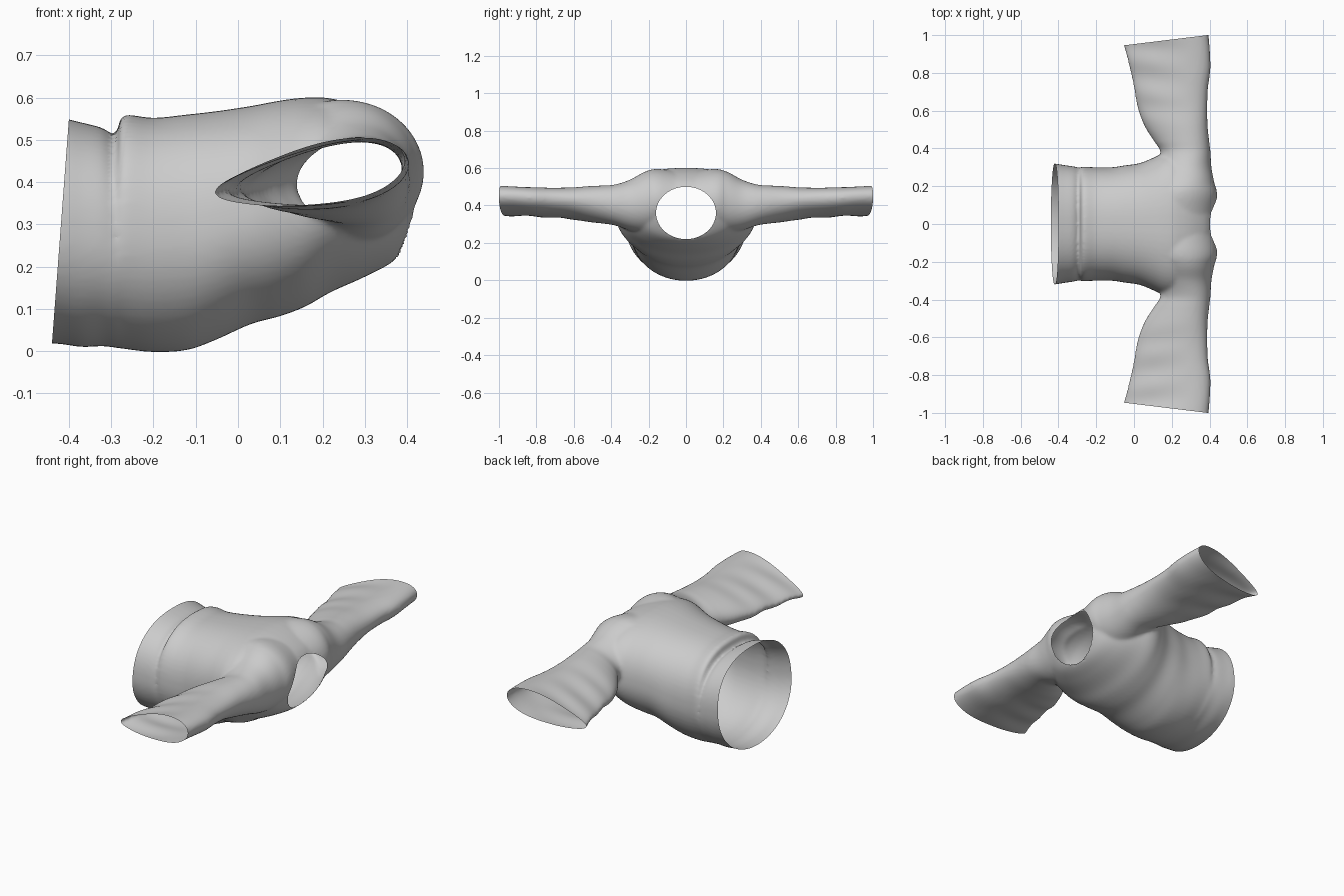
import bpy, bmesh, math
from mathutils import Vector

if "Cube" in bpy.data.objects:
    bpy.data.objects.remove(bpy.data.objects["Cube"])

N = 64


def spline(keys, steps=8):
    """Catmull-Rom interpolation through station tuples."""
    out = []
    for i in range(len(keys) - 1):
        a, b = keys[max(i - 1, 0)], keys[i]
        c, d = keys[i + 1], keys[min(i + 2, len(keys) - 1)]
        for s in range(steps):
            t = s / steps
            out.append([0.5 * (2 * q + (r - p) * t + (2 * p - 5 * q + 4 * r - w) * t * t
                               + (3 * q - p - 3 * r + w) * t ** 3)
                        for p, q, r, w in zip(a, b, c, d)])
    out.append(list(keys[-1]))
    return out


def loft(bm, stations, section):
    """Closed tube through the sections of all stations."""
    rings = [[bm.verts.new(section(s, 2 * math.pi * k / N)) for k in range(N)] for s in stations]
    for a, b in zip(rings, rings[1:]):
        for k in range(N):
            bm.faces.new((a[k], a[(k + 1) % N], b[(k + 1) % N], b[k]))
    bm.faces.new(rings[0][::-1])
    bm.faces.new(rings[-1])


def power(v, e):
    return math.copysign(abs(v) ** e, v)


def torso_section(s, t):
    x, top, bot, w = s
    c, n = math.cos(t), math.sin(t)
    e = 0.84 if n > 0 else 0.97
    return (x, w * power(c, e), (top + bot) / 2 + (top - bot) / 2 * power(n, e))


def arm_section(s, t):
    y, x0, x1, zm, rz, tilt, skew = s
    c, n = math.cos(t), math.sin(t)
    return ((x0 + x1) / 2 + (x1 - x0) / 2 * c, y, zm + tilt * c + rz * n * (1 + skew * c))


# Torso stations: x, top z, bottom z, half width (with the fold near the hem)
torso = [(-.50, .558, .022, .325), (-.42, .552, .017, .32), (-.37, .541, .010, .312),
         (-.32, .528, .012, .305), (-.288, .510, .008, .298), (-.272, .557, .006, .303),
         (-.20, .552, -.002, .30), (-.12, .560, .003, .30), (-.05, .568, .028, .31),
         (.03, .58, .064, .322), (.10, .593, .083, .35), (.16, .60, .106, .375),
         (.22, .598, .140, .375), (.30, .575, .176, .335), (.37, .535, .215, .26),
         (.41, .49, .27, .19), (.425, .46, .31, .15)]

# Arm stations: y, back x, front x, mid z, half height, tilt, skew
arm = [(0, .02, .42, .42, .160, 0, 0), (.15, .05, .44, .425, .170, 0, 0),
       (.22, .09, .425, .415, .165, 0, .05), (.30, .12, .41, .402, .135, 0, .1),
       (.38, .14, .405, .402, .108, .005, .15), (.44, .105, .398, .403, .100, .012, .18),
       (.52, .055, .39, .404, .092, .02, .2), (.62, .018, .388, .407, .079, .025, .22),
       (.72, .00, .392, .409, .073, .028, .27), (.82, -.022, .405, .412, .070, .03, .32),
       (.92, -.048, .402, .414, .068, .035, .36), (1.0, -.075, .395, .416, .070, .035, .38),
       (1.06, -.085, .395, .416, .070, .035, .38)]
arms = [(-s[0],) + s[1:] for s in arm[:0:-1]] + arm

# Overlapping solids fused into one smooth skin
bm = bmesh.new()
loft(bm, spline(torso), torso_section)
loft(bm, spline(arms), arm_section)
bmesh.ops.recalc_face_normals(bm, faces=bm.faces[:])
mesh = bpy.data.meshes.new("shirt")
bm.to_mesh(mesh)
bm.free()
shirt = bpy.data.objects.new("shirt", mesh)
bpy.context.collection.objects.link(shirt)
rm = shirt.modifiers.new("fuse", 'REMESH')
rm.mode = 'VOXEL'
rm.voxel_size = 0.009
sm = shirt.modifiers.new("soften", 'SMOOTH')
sm.factor = 0.5
sm.iterations = 7
dg = bpy.context.evaluated_depsgraph_get()
fused = bpy.data.meshes.new_from_object(shirt.evaluated_get(dg))
shirt.modifiers.clear()
shirt.data = fused

bm = bmesh.new()
bm.from_mesh(fused)


def trim(point, normal):
    bmesh.ops.bisect_plane(bm, geom=bm.verts[:] + bm.edges[:] + bm.faces[:],
                           plane_co=Vector(point), plane_no=Vector(normal), clear_outer=True)


# Open hem and cuffs
trim((-.44, 0, .02), (-.53, 0, .04))
for side in (-1, 1):
    trim((.39, side, .4), (-.055, side * .45, 0))

# Neck opening, with its rim snapped to an ellipse
RY, RZ, ZC = .16, .14, .36
hole = [f for f in bm.faces if f.calc_center_median().x > .3
        and (f.calc_center_median().y / RY) ** 2 + ((f.calc_center_median().z - ZC) / RZ) ** 2 < 1]
bmesh.ops.delete(bm, geom=hole, context='FACES')
for v in bm.verts:
    if v.is_boundary and v.co.x > .28 and abs(v.co.y) < .3:
        r = math.hypot(v.co.y / RY, (v.co.z - ZC) / RZ)
        v.co.y /= r
        v.co.z = ZC + (v.co.z - ZC) / r

# Soft cloth wrinkles across the sleeves
for v in bm.verts:
    y = abs(v.co.y)
    if y > .5:
        fade = min(1, (y - .5) / .15) * max(0, min(1, (.3 - v.co.x) / .2))
        v.co.z += .004 * fade * math.sin(38 * y + 5 * v.co.x)

for f in bm.faces:
    f.smooth = True
bm.to_mesh(fused)
bm.free()
